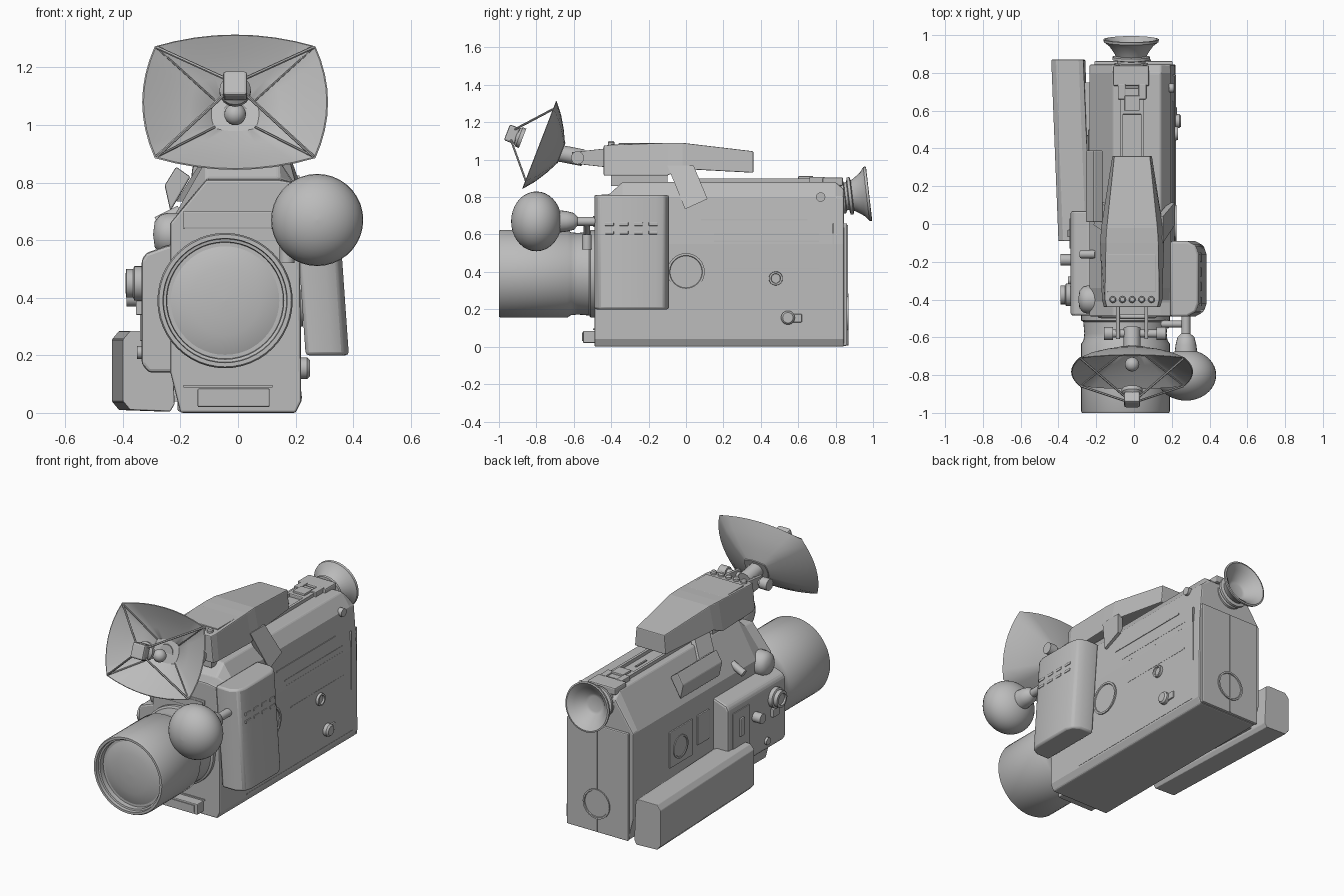
import bpy, bmesh, math
from mathutils import Vector, Matrix

if "Cube" in bpy.data.objects:
    bpy.data.objects.remove(bpy.data.objects["Cube"])

grey = bpy.data.materials.new("plain_grey")
grey.diffuse_color = (0.5, 0.5, 0.5, 1)
grey.use_nodes = True
grey.node_tree.nodes["Principled BSDF"].inputs["Base Color"].default_value = grey.diffuse_color


def make(name, verts, faces, bevel=0, smooth=None, segs=2):
    me = bpy.data.meshes.new(name)
    me.from_pydata([tuple(v) for v in verts], [], faces)
    bm = bmesh.new()
    bm.from_mesh(me)
    bmesh.ops.remove_doubles(bm, verts=bm.verts, dist=1e-5)
    bmesh.ops.recalc_face_normals(bm, faces=bm.faces)
    bm.to_mesh(me)
    bm.free()
    ob = bpy.data.objects.new(name, me)
    bpy.context.collection.objects.link(ob)
    me.materials.append(grey)
    if bevel:
        m = ob.modifiers.new("bevel", 'BEVEL')
        m.width, m.segments, m.limit_method = bevel, segs, 'ANGLE'
    if smooth:
        bpy.ops.object.select_all(action='DESELECT')
        ob.select_set(True)
        bpy.context.view_layer.objects.active = ob
        bpy.ops.object.shade_smooth_by_angle(angle=math.radians(smooth))
    return ob


def loft(name, rings, caps=True, **kw):
    n = len(rings[0])
    verts = [v for r in rings for v in r]
    faces = [(i * n + j, i * n + (j + 1) % n, (i + 1) * n + (j + 1) % n, (i + 1) * n + j)
             for i in range(len(rings) - 1) for j in range(n)]
    if caps:
        faces += [tuple(range(n)), tuple(range(len(verts) - n, len(verts)))]
    return make(name, verts, faces, **kw)


def box(name, x, y, z, bevel=0):
    return loft(name, [[(x[0], yy, z[0]), (x[1], yy, z[0]), (x[1], yy, z[1]), (x[0], yy, z[1])] for yy in y], bevel=bevel)


def lathe(name, origin, axis, profile, n=32, closed=True, smooth=35):
    """Revolve (radius, distance) points about an axis."""
    rot = Vector(axis).to_track_quat('Z', 'Y')
    o = Vector(origin)
    rings = [[o + rot @ Vector((max(r, 1e-4) * math.cos(a), max(r, 1e-4) * math.sin(a), d))
              for a in (2 * math.pi * k / n for k in range(n))] for r, d in profile]
    return loft(name, rings, caps=closed, smooth=smooth)


def rod(name, a, b, r, n=12):
    d = Vector(b) - Vector(a)
    return lathe(name, a, d, [(r, 0), (r, d.length)], n)


# Main housing: one cross-section carried along the length
section = [(-.20, 0), (.20, 0), (.22, .04), (.215, .55), (.195, .80), (.14, .88),
           (-.11, .88), (-.235, .66), (-.235, .14)]
loft("housing", [[(x, y, min(z, top)) for x, z in section]
                 for y, top in ((-.49, .81), (-.41, .815), (-.34, .88), (.80, .88), (.845, .84))], bevel=.008)
box("back_door", (-.21, .205), (.84, .862), (.005, .66), .006)
box("back_door_seam", (-.004, .004), (.86, .866), (.01, .65))
lathe("back_round_cap", (0, .858, .18), (0, 1, 0), [(.09, 0), (.09, .012), (.08, .012), (.078, .006)])
box("front_window_frame", (-.19, .12), (-.497, -.48), (.64, .70), .004)
box("front_window", (-.175, .11), (-.5, -.48), (.652, .69))
box("front_foot", (-.14, .11), (-.55, -.48), (.02, .085), .005)
box("front_foot_inset", (-.10, .09), (-.555, -.54), (.03, .075))
box("front_slit", (-.19, .12), (-.496, -.48), (.088, .096))

# Lens barrel with stepped rim and domed glass
lens = (-.045, -.45, .39)
lathe("lens_barrel", lens, (0, -1, 0), [(.21, 0), (.225, .04), (.225, .05), (.218, .13), (.222, .165), (.235, .185),
      (.235, .54), (.23, .55), (.216, .55), (.214, .53), (.204, .528), (.202, .50), (0, .50)], 48)
lathe("lens_glass", lens, (0, -1, 0), [(.2, .495), (.17, .508), (.12, .519), (.06, .525), (0, .527)], 48)
lathe("lens_collar", lens, (0, -1, 0), [(.235, .03), (.235, .06), (.22, .07)], 48)

# Right hand grip, leaning slightly inward
grip = [(.0, -.49), (.09, -.49), (.135, -.465), (.15, -.42), (.15, -.16), (.135, -.115), (.09, -.09), (.0, -.09)]
loft("hand_grip", [[(x + .235 - .07 * (z - .2), y, z) for x, y in grip] for z in (.2, .81)], bevel=.012, smooth=35)
for z in (.61, .655):
    for k in range(4):
        y, x = -.41 + .078 * k, .385 - .07 * (z - .2)
        box("grip_slot", (x - .01, x + .004), (y - .024, y + .024), (z - .009, z + .009), .003)

# Ball microphone on a stem
lathe("microphone_ball", (.275, -.80, .67), (0, -1, 0),
      [(.16 * math.sin(t), -.135 * math.cos(t)) for t in (math.pi * k / 18 for k in range(19))], 36)
lathe("microphone_stem", (.275, -.45, .67), (0, -1, 0), [(.024, 0), (.024, .13), (.045, .15), (.055, .19), (.06, .23)], 20)
rod("stem_side_arm", (.275, -.53, .67), (.15, -.53, .60), .018)
rod("front_stud", (.17, -.53, .52), (.17, -.53, .60), .026)

# Carry handle: tapered along its length, with a recessed top plate
rings = []
for y, wt, wb, zt, zb in ((-.44, .135, .15, 1.075, .915), (-.40, .145, .16, 1.08, .915), (-.10, .14, .17, 1.09, .915),
                          (-.02, .135, .165, 1.09, .95), (.36, .095, .105, 1.045, .93)):
    rings.append([(-.01 - wb, y, zb), (-.01 + wb, y, zb), (-.01 + wt, y, zt), (-.01 - wt, y, zt)])
loft("carry_handle", rings, bevel=.005)
box("handle_top_plate", (-.14, .115), (-.36, -.16), (1.07, 1.088), .003)
box("handle_neck", (-.11, .10), (-.40, -.10), (.86, .93))
for k in range(5):
    lathe("handle_button", (-.112 + .051 * k, -.40, 1.07), (0, 0, 1), [(.018, 0), (.018, .022), (.012, .03)], 12)

# Slanted straps joining handle and housing
strap = [(-.10, .97), (-.005, .735), (.115, .79), (.04, .97)]
for side, table in ((1, lambda z: .205 - .62 * max(z - .80, 0) * .6), (-1, lambda z: -.10 - .62 * (.90 - z))):
    loft("handle_strap", [[(table(z) + side * o, y, z) for y, z in strap] for o in (-.02, .012)])

# Top shoe and rails
box("top_shoe", (-.11, .08), (.73, .84), (.86, .905), .008)
box("shoe_cradle", (-.07, .05), (.58, .72), (.87, .90), .006)
box("shoe_clip", (-.05, .03), (.60, .68), (.89, .912), .004)
for x in (-.065, .045):
    box("top_rail", (x - .008, x + .008), (.05, .74), (.87, .90))
    box("shoe_wing", (x - .02, x + .02), (.66, .74), (.87, .908), .004)
box("rail_pointer", (-.015, -.005), (.40, .50), (.875, .886))

# Eyepiece
axis = Vector((0, .993, .115))
lathe("eyepiece", (-.015, .82, .80), axis, [(.075, 0), (.09, .01), (.09, .028), (.075, .032), (.075, .045), (.10, .05),
      (.10, .065), (.082, .07), (.09, .085), (.118, .125), (.145, .145), (.147, .158), (.138, .16), (.105, .135),
      (.06, .085), (.045, .08), (0, .08)], 36)

# Lamp reflector: pillow-shaped rim narrowing to a small back plate
up, out = Vector((0, .36, .933)), Vector((0, -.933, .36))
centre = Vector((-.01, -.785, 1.08))


def rim(scale, depth):
    pts, w, h, m = [], .275, .205, 8
    corners = [(-w, -h), (w, -h), (w, h), (-w, h)]
    for k in range(4):
        a, b = Vector(corners[k]), Vector(corners[(k + 1) % 4])
        d = (b - a).normalized()
        nrm = Vector((d.y, -d.x))
        for j in range(m):
            t = j / m
            p = (a.lerp(b, t) + nrm * .043 * 4 * t * (1 - t)) * scale
            pts.append(centre + Vector((p.x, 0, 0)) + up * p.y + out * depth)
    return pts


loft("lamp_reflector", [rim(1, 0), rim(.76, -.045), rim(.5, -.085), rim(.25, -.118), rim(.23, -.126),
                        rim(.5, -.093), rim(.77, -.052), rim(1.015, -.003), rim(1, 0)], caps=False, smooth=30)
loft("reflector_back", [rim(.26, -.115), rim(.24, -.128)])
tip = centre + out * .155
for sx in (-1, 1):
    for sz in (-1, 1):
        c = centre + Vector((sx * .272, 0, 0)) + up * sz * .203
        rod("lamp_wire", c, tip + Vector((sx * .03, 0, 0)) + up * sz * .025, .006, 6)
        rod("reflector_rib", c - out * .002, centre + Vector((sx * .07, 0, 0)) + up * sz * .05 - out * .113, .004, 6)
holder = box("lamp_holder", (-.042, .042), (-.03, .03), (-.045, .045), .01)
holder.matrix_world = Matrix.Translation(tip) @ Matrix.Rotation(-.37, 4, 'X')
lathe("lamp_socket", tip - out * .06, out, [(.055, 0), (.055, .02), (.035, .045)], 16)
lathe("lamp_bulb", centre - out * .055 - up * .025, out,
      [(.038 * math.sin(t), -.038 * math.cos(t)) for t in (math.pi * k / 10 for k in range(11))], 20)

# Lamp bracket and tilt joint
rod("lamp_neck", (-.01, -.68, 1.035), (-.01, -.55, 1.01), .045, 12)
rod("tilt_axle", (-.11, -.58, 1.01), (.13, -.58, 1.01), .022)
for x in (-.16, .12):
    rod("tilt_knob", (x, -.58, 1.01), (x + .05, -.58, 1.01), .035, 16)
for x in (-.085, .065):
    loft("bracket_arm", [[(x + o, -.61, .98), (x + o, -.43, .96), (x + o, -.43, 1.06), (x + o, -.61, 1.04)]
                         for o in (-.01, .01)], bevel=.003)
rod("bracket_bar", (-.09, -.49, 1.01), (.07, -.49, 1.01), .012)

# Battery pack, angled away on the left
pack = [(-.435, .04), (-.41, .01), (-.27, .005), (-.255, .03), (-.265, .275), (-.29, .285), (-.41, .285), (-.435, .255)]
loft("battery_pack", [[(x + s, y, z) for x, z in pack] for y, s in ((-.09, .035), (.87, -.003))], bevel=.004)
box("battery_mount", (-.27, -.20), (.05, .75), (.04, .25))

# Left control module with knobs
side = [(-.335, .17), (-.31, .14), (-.20, .14), (-.20, .59), (-.25, .58), (-.32, .555), (-.335, .53)]
loft("control_module", [[(x, y, z) for x, z in side] for y in (-.485, .07)], bevel=.012)
lathe("focus_knob", (-.33, -.375, .45), (-1, 0, 0), [(.06, 0), (.06, .03), (.05, .034), (.05, .058), (.035, .06), (.033, .05)], 24)
lathe("small_knob", (-.33, -.19, .40), (-1, 0, 0), [(.03, 0), (.03, .058)], 16)
box("control_switch", (-.355, -.33), (-.40, -.34), (.34, .39), .004)
box("control_plate", (-.341, -.33), (-.13, .03), (.25, .50), .003)
box("control_slider", (-.352, -.335), (-.07, -.03), (.34, .45), .005)
rod("module_screw", (-.35, -.30, .21), (-.30, -.30, .21), .022)
lathe("side_bulge", (-.225, -.40, .62), (-1, 0, 0), [(.075, -.03), (.075, .02), (.068, .045), (.045, .064), (0, .07)], 24)
rod("side_lever", (-.28, -.16, .66), (-.20, -.16, .70), .022)

# Sloped display on the upper left
slope = [(-.235, .70), (-.165, .82), (-.215, .855), (-.255, .79)]
loft("slope_display", [[(x, y, z) for x, z in slope] for y in (.01, .39)], bevel=.006)
box("left_panel", (-.243, -.22), (.28, .50), (.32, .54), .004)
lathe("left_panel_dial", (-.24, .40, .42), (-1, 0, 0), [(.07, 0), (.07, .008), (.06, .008), (.058, .004)])
box("left_socket", (-.244, -.22), (.12, .23), (.36, .54), .004)

# Right side details
lathe("side_round_cap", (.212, 0, .40), (1, 0, 0), [(.10, 0), (.10, .013), (.088, .013), (.085, .008)], 40)
lathe("side_dial", (.21, .48, .365), (1, 0, 0), [(.038, 0), (.036, .022), (.026, .022), (.024, .012)], 24)
lathe("strap_button", (.21, .545, .155), (1, 0, 0), [(.037, 0), (.037, .03), (.028, .04)], 24)
box("strap_tab", (.21, .228), (.53, .62), (.13, .175), .006)
rod("strap_screw", (.185, .72, .80), (.213, .72, .80), .025, 16)
box("side_seam_bottom", (.21, .2215), (-.23, .79), (.05, .058))
box("side_seam_back", (.20, .2185), (.784, .792), (.055, .66))
for y0, y1, z in ((.08, .65, .68), (.15, .71, .60), (.15, .71, .565), (.20, .71, .42)):
    box("side_groove", (.195, .2175 - .05 * max(z - .5, 0)), (y0, y1), (z - .004, z + .004))
